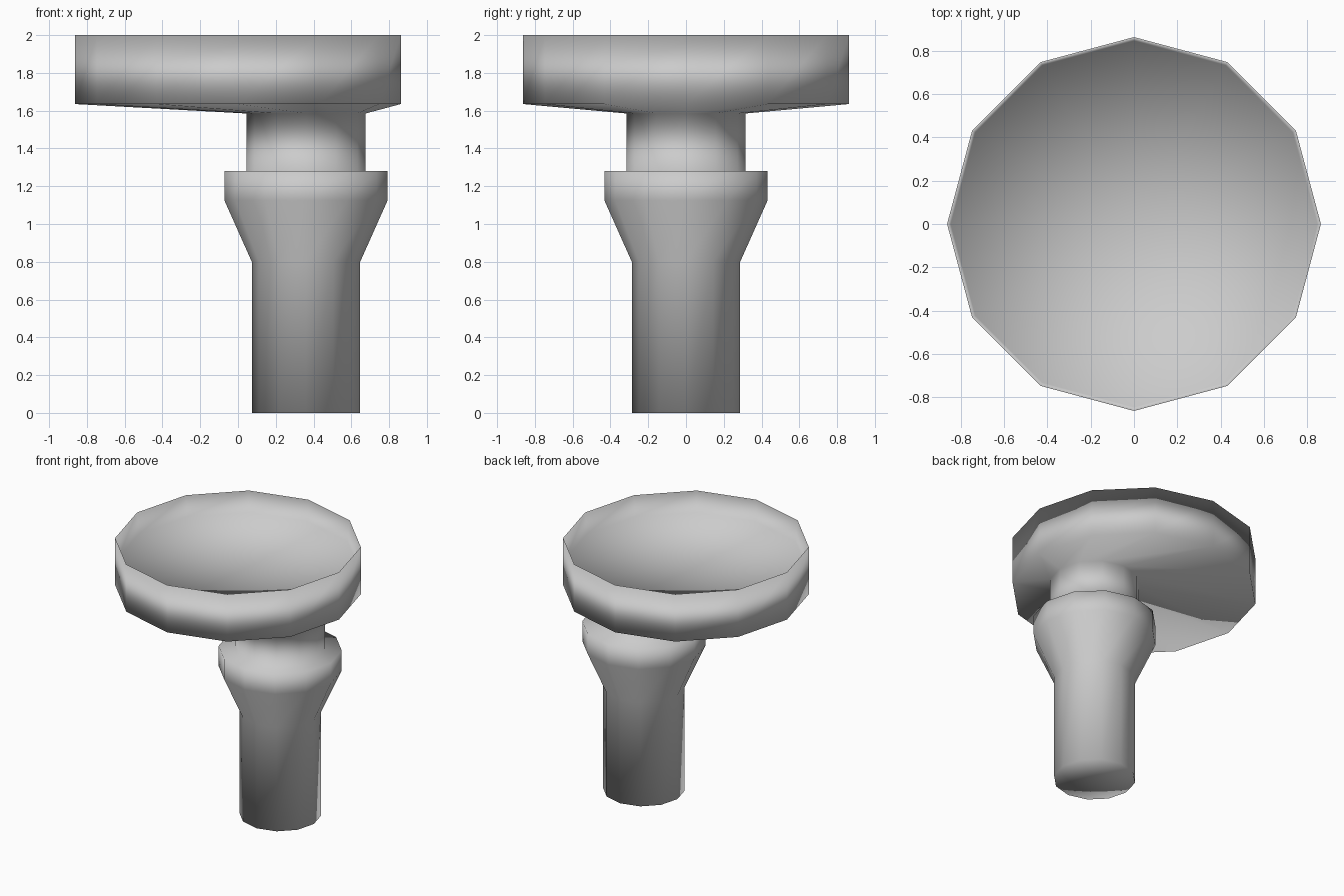
import bpy, bmesh, math

if "Cube" in bpy.data.objects:
    bpy.data.objects.remove(bpy.data.objects["Cube"])

SIDES = 12


def ring(bm, x, z, r):
    """One 12-sided loop centred on (x, 0, z), with a corner on the +x axis."""
    return [bm.verts.new((x + r * math.cos(i * math.tau / SIDES),
                          r * math.sin(i * math.tau / SIDES), z))
            for i in range(SIDES)]


def fan(bm, loop, x, z):
    """Close a loop with triangles around a centre point."""
    c = bm.verts.new((x, 0, z))
    for i in range(SIDES):
        bm.faces.new((loop[i], loop[(i + 1) % SIDES], c))


def loft(name, sections):
    """Skin a closed solid through (centre x, z, radius) sections, smooth shaded."""
    bm = bmesh.new()
    loops = [ring(bm, *s) for s in sections]
    for a, b in zip(loops, loops[1:]):
        for i in range(SIDES):
            j = (i + 1) % SIDES
            bm.faces.new((a[i], a[j], b[j], b[i]))
    fan(bm, loops[0], *sections[0][:2])
    fan(bm, loops[-1], *sections[-1][:2])
    bmesh.ops.recalc_face_normals(bm, faces=bm.faces)
    for f in bm.faces:
        f.smooth = True
    me = bpy.data.meshes.new(name)
    bm.to_mesh(me)
    bm.free()
    ob = bpy.data.objects.new(name, me)
    bpy.context.collection.objects.link(ob)
    return ob


X = 0.36  # the stem stands off-centre under the dish

# Stem, flared collar, neck, and the shallow dish with its sunken floor
loft("stem_and_dish", [
    (X, 0.00, 0.287),
    (X, 0.80, 0.287),
    (X, 1.125, 0.432),
    (X, 1.28, 0.432),
    (X, 1.28, 0.315),
    (X, 1.585, 0.315),
    (0, 1.635, 0.862),
    (0, 2.00, 0.862),
    (0, 1.84, 0.845),
])
